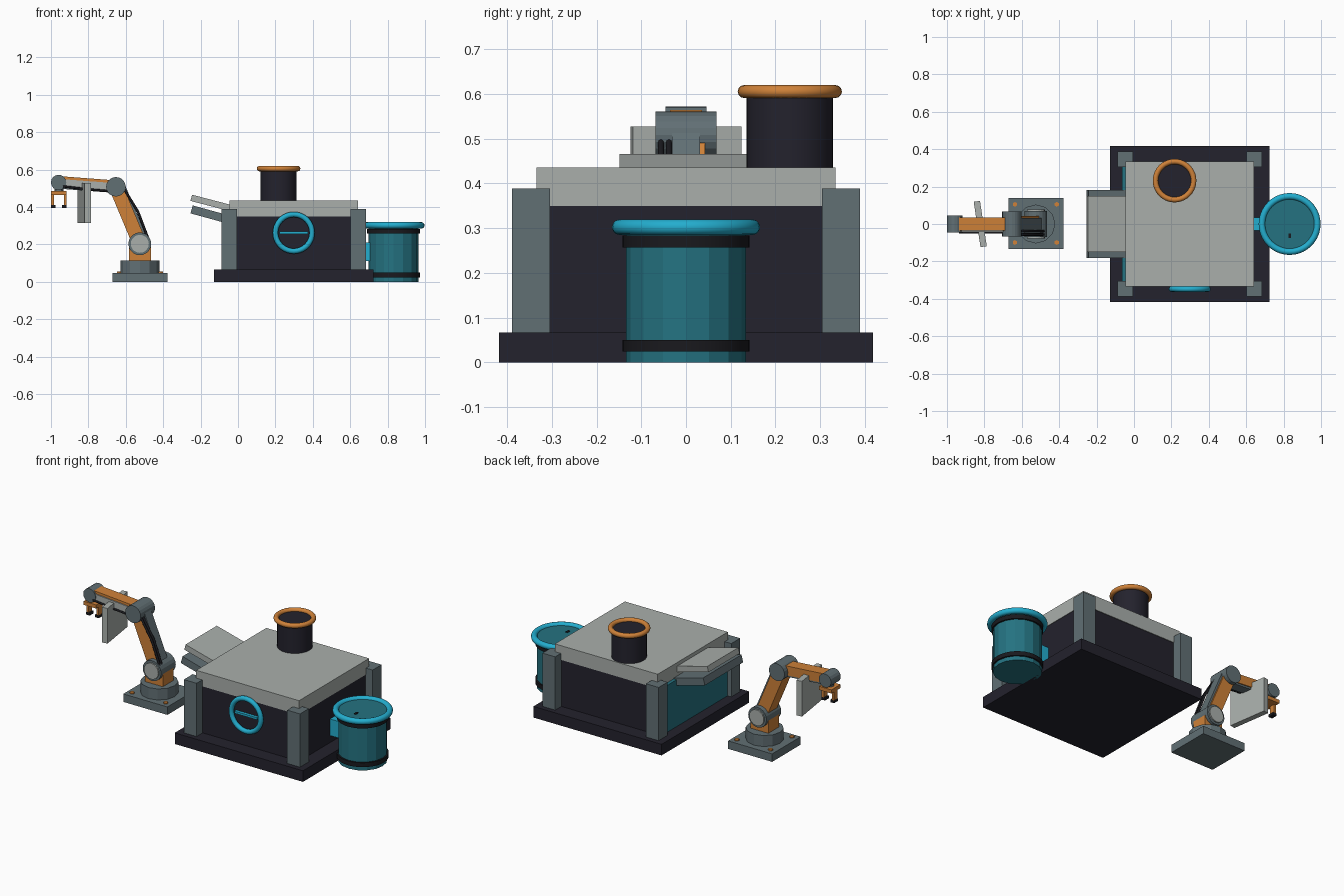
import bpy
import math
from mathutils import Vector

if "Cube" in bpy.data.objects:
    bpy.data.objects.remove(bpy.data.objects["Cube"])


def material(name, rgb):
    m = bpy.data.materials.new(name)
    m.diffuse_color = (*rgb, 1)
    m.use_nodes = True
    m.node_tree.nodes["Principled BSDF"].inputs["Base Color"].default_value = m.diffuse_color
    return m


DARK = material("dark navy", (0.017, 0.016, 0.026))
LIGHT = material("light grey", (0.40, 0.43, 0.41))
GREY = material("slate grey", (0.12, 0.16, 0.175))
TEAL = material("teal", (0.018, 0.17, 0.22))
CYAN = material("bright cyan", (0.017, 0.42, 0.62))
ORANGE = material("orange", (0.62, 0.22, 0.04))
BLACK = material("black", (0.010, 0.010, 0.013))


def finish(name, mat, smooth=False):
    ob = bpy.context.object
    ob.name = name
    ob.data.materials.append(mat)
    if smooth:
        bpy.ops.object.shade_smooth_by_angle(angle=math.radians(35))
    return ob


def box(name, mat, center, size, rot=(0, 0, 0)):
    bpy.ops.mesh.primitive_cube_add(size=1, location=center, rotation=rot)
    bpy.context.object.scale = size
    bpy.ops.object.transform_apply(location=False, rotation=False, scale=True)
    return finish(name, mat)


def cyl(name, mat, center, r, depth, sides=24, axis="Z", smooth=False):
    rot = (math.pi / 2, 0, 0) if axis == "Y" else (0, 0, 0)
    bpy.ops.mesh.primitive_cylinder_add(vertices=sides, radius=r, depth=depth,
                                        location=center, rotation=rot)
    return finish(name, mat, smooth)


def ring(name, mat, center, major, minor, axis="Z"):
    rot = (math.pi / 2, 0, 0) if axis == "Y" else (0, 0, 0)
    bpy.ops.mesh.primitive_torus_add(major_radius=major, minor_radius=minor, major_segments=40,
                                     minor_segments=12, location=center, rotation=rot)
    return finish(name, mat, True)


def beam(name, mat, a, b, width, thick, y=0.0, offset=0.0):
    """Box running between two (x, z) points, pushed sideways by offset."""
    d = Vector((b[0] - a[0], 0, b[1] - a[1]))
    side = Vector((d.z, 0, -d.x)).normalized()
    mid = Vector(((a[0] + b[0]) / 2, y, (a[1] + b[1]) / 2)) + side * offset
    return box(name, mat, mid, (d.length, width, thick), (0, -math.atan2(d.z, d.x), 0))


def cable(name, points, r):
    cu = bpy.data.curves.new(name, "CURVE")
    cu.dimensions = "3D"
    cu.bevel_depth = r
    cu.bevel_resolution = 2
    cu.use_fill_caps = True
    sp = cu.splines.new("POLY")
    sp.points.add(len(points) - 1)
    for p, co in zip(sp.points, points):
        p.co = (*co, 1)
    cu.materials.append(BLACK)
    bpy.context.collection.objects.link(bpy.data.objects.new(name, cu))


# Furnace housing: plinth, body, roof, corner posts
CX = 0.298
box("plinth", DARK, (CX, 0, 0.0335), (0.855, 0.835, 0.067))
box("furnace_body", DARK, (CX, 0, 0.21), (0.68, 0.66, 0.29))
box("roof_slab", LIGHT, (CX, 0, 0.392), (0.686, 0.668, 0.086))
for sx in (-1, 1):
    for sy in (-1, 1):
        box("corner_post", GREY, (CX + sx * 0.345, sy * 0.346, 0.227), (0.085, 0.085, 0.322))
box("intake_panel", TEAL, (-0.05, 0, 0.208), (0.03, 0.62, 0.283))

# Sloping intake chute: upper hood and lower tray
beam("chute_hood", LIGHT, (-0.25, 0.449), (-0.035, 0.393), 0.297, 0.034)
beam("chute_tray", GREY, (-0.248, 0.387), (-0.04, 0.33), 0.365, 0.044)

# Hand wheel on the front
ring("hand_wheel", CYAN, (CX, -0.348, 0.262), 0.098, 0.0145, "Y")
box("wheel_bar", CYAN, (CX, -0.345, 0.262), (0.15, 0.018, 0.013))

# Chimney
cyl("chimney", DARK, (0.217, 0.232, 0.517), 0.097, 0.17, 32, smooth=True)
ring("chimney_rim", ORANGE, (0.217, 0.232, 0.605), 0.102, 0.0145)

# Barrel beside the furnace
BX = 0.832
cyl("barrel", TEAL, (BX, 0, 0.15), 0.134, 0.30, 16)
for z in (0.037, 0.270):
    cyl("barrel_band", BLACK, (BX, 0, z), 0.142, 0.026, 32, smooth=True)
ring("barrel_rim", CYAN, (BX, 0, 0.302), 0.148, 0.0175)
cyl("barrel_lid", TEAL, (BX, 0, 0.299), 0.146, 0.012, 32)
box("lid_slot", BLACK, (BX, -0.063, 0.306), (0.013, 0.026, 0.006))
box("barrel_bracket", CYAN, (0.675, 0, 0.16), (0.08, 0.07, 0.10))

# Robot base
RX = -0.525
box("robot_base", GREY, (RX, 0.003, 0.024), (0.294, 0.272, 0.048))
for sx in (-1, 1):
    for sy in (-1, 1):
        cyl("base_bolt", ORANGE, (RX + sx * 0.112, 0.003 + sy * 0.102, 0.05), 0.013, 0.012, 6)
cyl("turntable", GREY, (RX, 0, 0.081), 0.104, 0.067, 12)
box("shoulder_block", ORANGE, (RX, 0, 0.155), (0.118, 0.10, 0.09))

# Joints of the arm
S, E, W = (-0.525, 0.203), (-0.653, 0.508), (-0.959, 0.531)
cyl("shoulder_joint", GREY, (S[0], 0, S[1]), 0.061, 0.14, 20, "Y")
for sy in (-1, 1):
    cyl("shoulder_cap", LIGHT, (S[0], sy * 0.072, S[1]), 0.048, 0.012, 20, "Y")
cyl("elbow_joint", GREY, (E[0], 0, E[1]), 0.052, 0.136, 20, "Y")
cyl("wrist_joint", GREY, (W[0], 0, W[1]), 0.041, 0.092, 16, "Y")

# Lower and upper arm with cover plates
beam("lower_arm", ORANGE, S, E, 0.085, 0.075)
beam("lower_arm_cover", GREY, S, E, 0.062, 0.014, 0, 0.042)
beam("upper_arm", ORANGE, E, W, 0.072, 0.056, 0, 0.006)
beam("upper_arm_side", LIGHT, E, W, 0.012, 0.046, -0.036, -0.004)
beam("upper_arm_belly", GREY, E, W, 0.06, 0.014, 0, -0.026)

# Cables along the arm
for y in (-0.056, -0.038):
    cable("lower_cable", [(-0.482, y, 0.235), (-0.535, y, 0.375), (-0.606, y, 0.492),
                          (-0.64, y, 0.495)], 0.007)
cable("upper_cable", [(-0.66, -0.045, 0.482), (-0.80, -0.045, 0.494),
                      (-0.935, -0.045, 0.51)], 0.006)

# Gripper
GX = -0.958
cyl("gripper_neck", GREY, (GX, 0, 0.49), 0.024, 0.05, 12)
box("gripper_bar", ORANGE, (GX, 0, 0.474), (0.084, 0.086, 0.022))
for sx in (-1, 1):
    box("gripper_finger", ORANGE, (GX + sx * 0.034, 0, 0.438), (0.014, 0.034, 0.06))
    box("gripper_tip", BLACK, (GX + sx * 0.030, 0, 0.403), (0.024, 0.036, 0.016))

# Plate hanging by the upper arm
box("carried_plate", LIGHT, (-0.822, 0, 0.421), (0.034, 0.245, 0.212), (0, 0, math.radians(8.5)))
